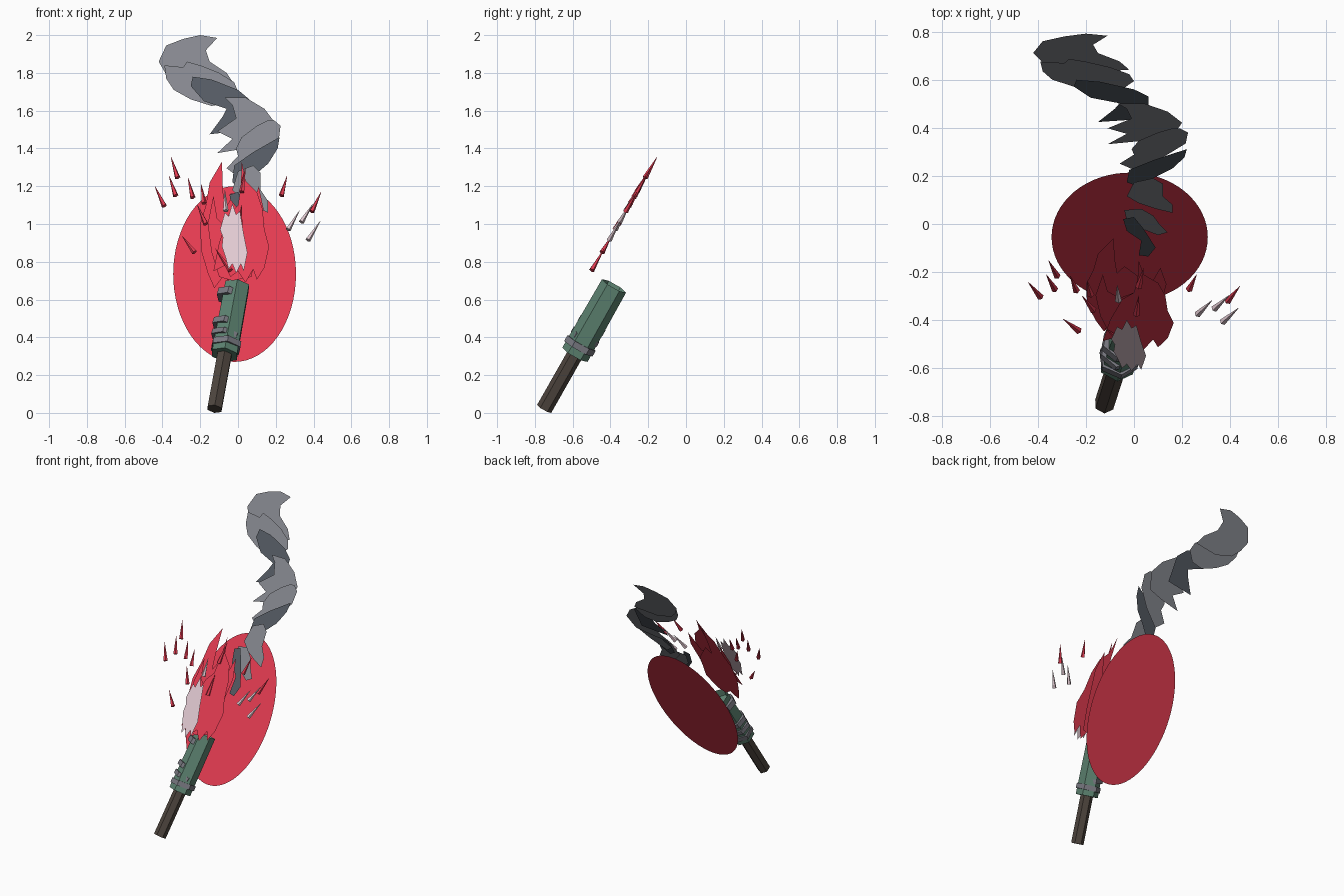
import bpy, bmesh, math
from mathutils import Vector, Matrix

NORMAL = Vector((0, -0.866, 0.5))      # facing of every flat sheet


def material(name, r, g, b):
    m = bpy.data.materials.new(name)
    lin = [((c / 255 + 0.055) / 1.055) ** 2.4 for c in (r, g, b)]
    m.diffuse_color = (*lin, 1)
    return m


RED = material("flare red", 228, 59, 81)
PINK = material("pale pink", 226, 202, 210)
SMOKE = material("light smoke", 133, 135, 142)
SOOT = material("dark smoke", 84, 90, 98)
GREEN = material("tube green", 93, 131, 113)
BROWN = material("handle brown", 78, 69, 62)
METAL = material("strap grey", 122, 122, 130)


def finish(name, bm, mat):
    mesh = bpy.data.meshes.new(name)
    bm.to_mesh(mesh)
    bm.free()
    mesh.materials.append(mat)
    ob = bpy.data.objects.new(name, mesh)
    bpy.context.collection.objects.link(ob)
    return ob


def on_plane(x, z, depth):
    """Point at front position x, z on the tilted plane at a given depth."""
    return Vector((x, (0.5 * z - depth) / 0.866, z))


def sheet(name, depth, mat, outline):
    bm = bmesh.new()
    face = bm.faces.new([bm.verts.new(on_plane(x, z, depth)) for x, z in outline])
    face.normal_update()
    if face.normal.dot(NORMAL) < 0:
        face.normal_flip()
    bmesh.ops.triangulate(bm, faces=bm.faces[:])
    return finish(name, bm, mat)


def prism(name, a, b, r1, r2, sides, mat, spin=0.0, recess=0.0):
    bm = bmesh.new()
    d = b - a
    bmesh.ops.create_cone(bm, cap_ends=True, segments=sides, radius1=r1,
                          radius2=r2, depth=d.length)
    if recess:                          # hollow mouth at the far end
        bm.faces.ensure_lookup_table()
        top = max(bm.faces, key=lambda f: f.calc_center_median().z)
        bmesh.ops.inset_region(bm, faces=[top], thickness=r2 * 0.2)
        bmesh.ops.translate(bm, verts=top.verts[:], vec=(0, 0, -recess))
    rot = d.to_track_quat('Z', 'Y').to_matrix().to_4x4()
    bm.transform(Matrix.Translation((a + b) / 2) @ rot @ Matrix.Rotation(spin, 4, 'Z'))
    return finish(name, bm, mat)


# Torch body along one tilted axis
foot = Vector((-0.124, -0.751, 0.021))
mouth = Vector((-0.005, -0.381, 0.672))
axis = (mouth - foot).normalized()
base = foot.lerp(mouth, 0.44)
prism("handle", foot, base + axis * 0.02, 0.043, 0.043, 6, BROWN, 0.3)
prism("flare_tube", base, mouth, 0.077, 0.073, 6, GREEN, 0.3, recess=0.05)

# Straps: slanted hexagonal bands, the upper ones pushed to the left
for i, (along, shift, radius, width) in enumerate(
        [(0.055, 0.0, 0.086, 0.035), (0.11, 0.012, 0.08, 0.03),
         (0.18, 0.018, 0.078, 0.035), (0.36, 0.026, 0.074, 0.04)]):
    c = base + axis * along + Vector((-shift, 0, 0))
    d = (axis + Vector((0.12 if i else -0.05, 0, 0))).normalized() * width / 2
    prism(f"strap_{i + 1}", c - d, c + d, radius, radius, 6, METAL, 0.3)

# Glow disc
sheet("glow_disc", 0.415, RED,
      [(-0.018 + 0.325 * math.cos(math.tau * i / 64),
        0.735 + 0.465 * math.sin(math.tau * i / 64)) for i in range(64)])

# Smoke puffs from the top of the trail down to the flame
sheet("smoke_top", 0.314, SMOKE, [
    (-.11, 1.985), (-.20, 2.0), (-.29, 1.98), (-.38, 1.945), (-.42, 1.86), (-.385, 1.80),
    (-.33, 1.75), (-.2, 1.72), (-.02, 1.74), (-.06, 1.80), (-.15, 1.86), (-.17, 1.92)])
sheet("smoke_top_fold", 0.335, SMOKE, [
    (-.39, 1.84), (-.29, 1.83), (-.27, 1.86), (-.2, 1.84), (-.1, 1.80), (-.02, 1.75),
    (0, 1.70), (-.05, 1.64), (-.14, 1.625), (-.25, 1.66), (-.34, 1.71), (-.38, 1.77)])
sheet("smoke_upper_shadow", 0.37, SOOT, [
    (-.25, 1.73), (-.24, 1.78), (-.14, 1.765), (0, 1.71), (.06, 1.66), (.06, 1.5),
    (-.02, 1.49), (-.15, 1.475), (-.08, 1.57), (-.06, 1.61), (-.18, 1.65)])
sheet("smoke_middle", 0.40, SMOKE, [
    (-.07, 1.67), (.04, 1.67), (.14, 1.61), (.2, 1.53), (.16, 1.43), (.04, 1.40),
    (-.11, 1.375), (-.03, 1.45), (-.11, 1.49), (-.01, 1.56), (-.03, 1.63)])
sheet("smoke_middle_fold", 0.43, SMOKE, [
    (.02, 1.46), (.1, 1.52), (.16, 1.55), (.19, 1.55), (.225, 1.52), (.215, 1.44),
    (.12, 1.34), (0, 1.25), (-.06, 1.295), (0, 1.36), (-.01, 1.40)])
sheet("smoke_lower_shadow", 0.46, SOOT, [
    (.22, 1.46), (.21, 1.40), (.16, 1.32), (.09, 1.26), (.02, 1.19), (-.03, 1.22),
    (-.02, 1.31), (.08, 1.38), (.15, 1.42)])
sheet("smoke_lower", 0.49, SMOKE, [
    (0, 1.28), (.08, 1.31), (.12, 1.27), (.12, 1.18), (.16, 1.12), (.16, 1.06),
    (.09, 1.09), (.02, 1.13), (-.03, 1.18)])
sheet("smoke_lower_fold", 0.53, SMOKE, [
    (-.04, 1.16), (.03, 1.17), (.08, 1.12), (.11, 1.05), (.14, 1.0), (.1, .98),
    (.04, 1.02), (-.03, 1.08)])
sheet("smoke_root", 0.56, SOOT, [
    (-.045, 1.155), (0, 1.17), (.04, 1.085), (.09, .95), (.06, .886), (.02, .895),
    (.03, 1.0), (-.03, 1.07)])

# Flame layers, back to front
sheet("flame_back", 0.717, RED, [
    (-.085, 1.33), (-.15, 1.22), (-.17, 1.10), (-.2, 1.0), (-.195, .86), (-.16, .74),
    (-.125, .66), (-.08, .72), (-.03, .69), (.02, .72), (.08, .82), (.06, 1.0),
    (0, 1.08), (-.04, 1.13), (-.07, 1.08), (-.08, 1.18)])
sheet("flame_middle", 0.757, RED, [
    (-.13, 1.15), (-.16, 1.0), (-.14, .85), (-.1, .72), (-.03, .70), (.07, .72),
    (.1, .85), (.135, 1.08), (.11, 1.2), (.06, 1.05), (0, 1.02), (-.06, .98), (-.11, 1.03)])
sheet("flame_front", 0.797, RED, [
    (.02, 1.33), (.04, 1.23), (.1, 1.17), (.13, 1.08), (.14, .97), (.165, .88),
    (.14, .77), (.1, .705), (.08, .76), (.04, .69), (0, .75), (-.04, .72),
    (-.07, .78), (-.13, .75), (-.1, .9), (-.05, 1.05), (0, 1.1), (.015, 1.2)])
sheet("flame_core", 0.90, PINK, [
    (-.07, 1.06), (-.05, 1.04), (-.03, 1.11), (-.01, 1.05), (.01, 1.07), (.03, .95),
    (.05, .85), (.03, .75), (.015, .79), (-.01, .74), (-.03, .79), (-.05, .76),
    (-.065, .82), (-.085, .88), (-.08, .93), (-.095, .97)])

# Sparks: slim four-sided spikes (tip x, tip z, base x, base z)
hot = [(-.355, 1.355, -.32, 1.245), (-.44, 1.20, -.39, 1.095), (-.365, 1.255, -.33, 1.15),
       (-.265, 1.245, -.24, 1.14), (-.295, .935, -.23, .85), (-.195, 1.21, -.18, 1.11),
       (-.215, 1.10, -.17, 1.0), (.26, 1.255, .23, 1.15), (.44, 1.17, .39, 1.065),
       (.04, 1.30, .02, 1.17), (.02, 1.10, .01, .97), (-.12, .87, -.04, .755)]
pale = [(.395, 1.105, .335, 1.01), (.325, 1.07, .265, .97), (.435, 1.015, .37, .915),
        (-.07, 1.18, -.065, 1.07)]
for label, mat, group in (("red", RED, hot), ("pale", PINK, pale)):
    for i, (tx, tz, bx, bz) in enumerate(group):
        prism(f"{label}_spark_{i + 1}", on_plane(bx, bz, 0.81), on_plane(tx, tz, 0.81),
              0.015, 0.001, 5, mat)
